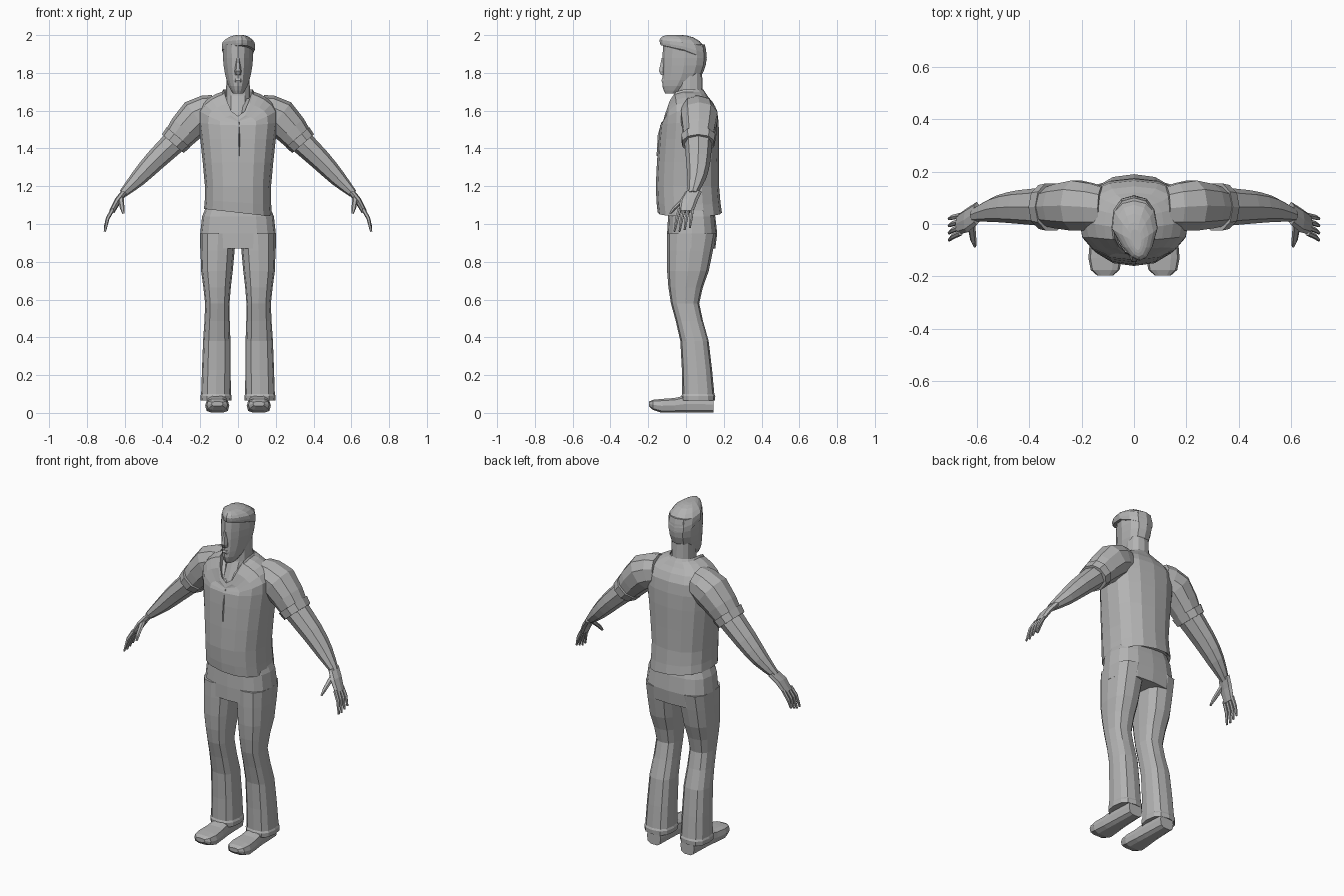
import bpy, bmesh, math
from mathutils import Vector

if "Cube" in bpy.data.objects:
    bpy.data.objects.remove(bpy.data.objects["Cube"])

grey = bpy.data.materials.new("plain_grey")
grey.use_nodes = True
grey.diffuse_color = (.45, .45, .45, 1)
grey.node_tree.nodes["Principled BSDF"].inputs["Base Color"].default_value = grey.diffuse_color


def refine(rows):
    """Add a smoothly interpolated row between each pair of key rows."""
    result = [rows[0]]
    for i in range(len(rows) - 1):
        before, start, end = rows[max(i - 1, 0)], rows[i], rows[i + 1]
        after = rows[min(i + 2, len(rows) - 1)]
        middle = [(9 * (s + e) - b - a) / 16 for b, s, e, a in zip(before, start, end, after)]
        result += [middle, end]
    return result


def ring(centre, u, v, sides, squareness):
    """Rounded-square ring around the centre, spanned by half axes u and v."""
    def power(value):
        return math.copysign(abs(value) ** (2 / squareness), value)
    angles = [math.tau * i / sides for i in range(sides)]
    return [Vector(centre) + Vector(u) * power(math.cos(angle)) + Vector(v) * power(math.sin(angle))
            for angle in angles]


def level(z, left, right, front, back, sides=12, squareness=2.4):
    """Horizontal ring from its extents."""
    centre = ((left + right) / 2, (front + back) / 2, z)
    return ring(centre, ((right - left) / 2, 0, 0), (0, (back - front) / 2, 0), sides, squareness)


def resized(points, factor, rise):
    """Copy of a ring, scaled about its own middle and shifted upward."""
    middle = sum(points, Vector()) / len(points)
    return [middle + (point - middle) * factor + Vector((0, 0, rise)) for point in points]


def loft(name, rings, mirror=False):
    """Skin a list of equal rings, cap both ends, keep the faces flat."""
    bm = bmesh.new()
    sign = -1 if mirror else 1
    loops = [[bm.verts.new((sign * point.x, point.y, point.z)) for point in points] for points in rings]
    for lower, upper in zip(loops, loops[1:]):
        for i in range(len(lower)):
            bm.faces.new((lower[i - 1], lower[i], upper[i], upper[i - 1]))
    bm.faces.new(loops[0])
    bm.faces.new(loops[-1])
    bmesh.ops.recalc_face_normals(bm, faces=bm.faces)
    mesh = bpy.data.meshes.new(name)
    bm.to_mesh(mesh)
    bm.free()
    mesh.materials.append(grey)
    bpy.context.collection.objects.link(bpy.data.objects.new(name, mesh))


def limb(name, stations, mirror, sides=8, depth=1.15):
    """Tube along stations (x, y, z, half thickness); depth widens it along y."""
    rings = []
    for i, (x, y, z, thickness) in enumerate(stations):
        before, after = stations[max(i - 1, 0)], stations[min(i + 1, len(stations) - 1)]
        along = Vector((after[0] - before[0], 0, after[2] - before[2])).normalized()
        across = Vector((-along.z, 0, along.x)) * thickness
        rings.append(ring((x, y, z), across, (0, thickness * depth, 0), sides, 2.2))
    loft(name, rings, mirror)


def narrow_face(points, amount):
    """Pinch the front half of a ring toward the middle."""
    front, back = min(point.y for point in points), max(point.y for point in points)
    for point in points:
        forward = 1 - 2 * (point.y - front) / (back - front)
        point.x *= 1 - amount * max(0, forward)
    return points


# Shirt with slanted hem and an open neckline (height, half width, front, back)
shirt = refine([(1.06, .18, -.15, .19), (1.2, .175, -.16, .175), (1.45, .2, -.145, .175),
                (1.6, .21, -.13, .165), (1.67, .15, -.12, .12), (1.7, .085, -.12, .1)])
rings = []
for z, width, front, back in shirt:
    points = level(z, -width, width, front, back, sides=16)
    for point in points:
        forward = max(0, (front + back - 2 * point.y) / (back - front))
        point.z -= max(0, z - 1.52) * .85 * forward ** 3
        point.z -= max(0, 1.2 - z) * .8 * point.x
    rings.append(points)
hem_fold = resized(rings[0], .9, .02)
collar_edge = resized(rings[-1], .92, .015)
collar_inside = resized(rings[-1], .82, -.02)
loft("shirt", [hem_fold] + rings + [collar_edge, collar_inside])

# Raised edge where the shirt opens
loft("shirt_placket", [level(z, 0, .013, front, front + .03, sides=4)
                       for z, front in ((1.36, -.156), (1.47, -.15), (1.54, -.13))])

# Neck with the bare chest inside the collar
neck = [(1.48, .05, -.115, .05), (1.58, .064, -.095, .08), (1.68, .064, -.05, .09), (1.8, .06, -.04, .085)]
loft("neck", [level(z, -width, width, front, back) for z, width, front, back in neck])

# Head, narrowing toward the face
head = refine([(1.69, .025, -.11, -.04), (1.73, .05, -.125, .03), (1.8, .07, -.125, .09),
               (1.88, .08, -.125, .11), (1.95, .08, -.12, .1)])
loft("head", [narrow_face(level(z, -width, width, front, back), .3) for z, width, front, back in head])

# Hair cap, low at the back and swept up into a tuft at the front
hair = refine([(1.92, .087, -.135, .11), (1.96, .085, -.14, .1), (1.99, .05, -.125, .04), (2, .02, -.1, -.02)])
rings = []
for z, width, front, back in hair:
    points = narrow_face(level(z, -width, width, front, back), .45)
    for point in points:
        point.x += max(0, -point.y) * .15
        sweep = .2 if point.y < 0 else .45
        point.z -= sweep * point.y * (2 - z) / .08
    rings.append(points)
loft("hair", rings)

# Nose and lips
loft("nose", [level(z, -width, width, front, -.1, sides=6)
              for z, width, front in ((1.79, .016, -.135), (1.81, .018, -.146), (1.88, .008, -.13))])
loft("lips", [level(z, -.022, .022, front, -.1, sides=6)
              for z, front in ((1.75, -.128), (1.76, -.133), (1.77, -.128))])

# Hips of the trousers
hips = [(1.1, .165, -.085, .14), (1.04, .19, -.095, .155), (.95, .2, -.1, .165), (.87, .2, -.1, .155)]
loft("trouser_hips", [level(z, -width, width, front, back, sides=16, squareness=2.8)
                      for z, width, front, back in hips])

for side, mirror in (("left", False), ("right", True)):
    # Trouser leg (height, inner, outer, front, back) with a turned hem
    leg = refine([(.95, .01, .2, -.1, .16), (.75, .028, .195, -.1, .12), (.58, .045, .174, -.08, .07),
                  (.38, .04, .185, -.03, .12), (.1, .038, .195, -.02, .15)])
    rings = [level(*row, squareness=2.6) for row in leg]
    ankle = rings[-1]
    hem = [resized(ankle, factor, -drop) for factor, drop in ((1.06, .01), (1.04, .035), (.85, .03))]
    loft(side + "_trouser_leg", rings + hem, mirror)

    # Shoe, sliced from heel to toe (y, half width, bottom, top)
    shoe = [(.145, .045, 0, .09), (0, .052, 0, .095), (-.06, .058, 0, .08),
            (-.13, .064, 0, .075), (-.175, .055, .015, .07), (-.197, .03, .035, .06)]
    loft(side + "_shoe", [ring((.11, y, (bottom + top) / 2), (width, 0, 0), (0, 0, (top - bottom) / 2),
                               sides=10, squareness=3.2) for y, width, bottom, top in shoe], mirror)

    # Sleeve, rolled cuff and bare arm hang along one line
    limb(side + "_sleeve", refine([(.12, .06, 1.6, .085), (.22, .07, 1.565, .1),
                                   (.33, .065, 1.44, .075)]), mirror, sides=10, depth=1)
    limb(side + "_cuff", [(.315, .065, 1.46, .082), (.345, .065, 1.425, .076)], mirror, sides=10)
    limb(side + "_arm", refine([(.31, .065, 1.46, .066), (.44, .065, 1.335, .056),
                                (.53, .057, 1.24, .043), (.61, .035, 1.16, .022)]), mirror)

    # Palm, four fingers and a thumb
    limb(side + "_palm", [(.6, .04, 1.17, .017), (.635, .015, 1.125, .018), (.668, 0, 1.065, .015)],
         mirror, depth=2.6)
    for k, finger in enumerate(("little", "ring", "middle", "index")):
        root, spread = .032 - .022 * k, .012 + .005 * k
        tip = .98 - .01 * min(k, 2)
        limb(f"{side}_{finger}_finger", [(.662, root, 1.08, .011), (.69, root - spread / 2, 1.03, .01),
                                         (.705, root - spread, tip, .006)], mirror, sides=6, depth=1)
    limb(side + "_thumb", [(.622, .005, 1.145, .016), (.613, -.06, 1.085, .012), (.607, -.083, 1.055, .006)],
         mirror, sides=6)
